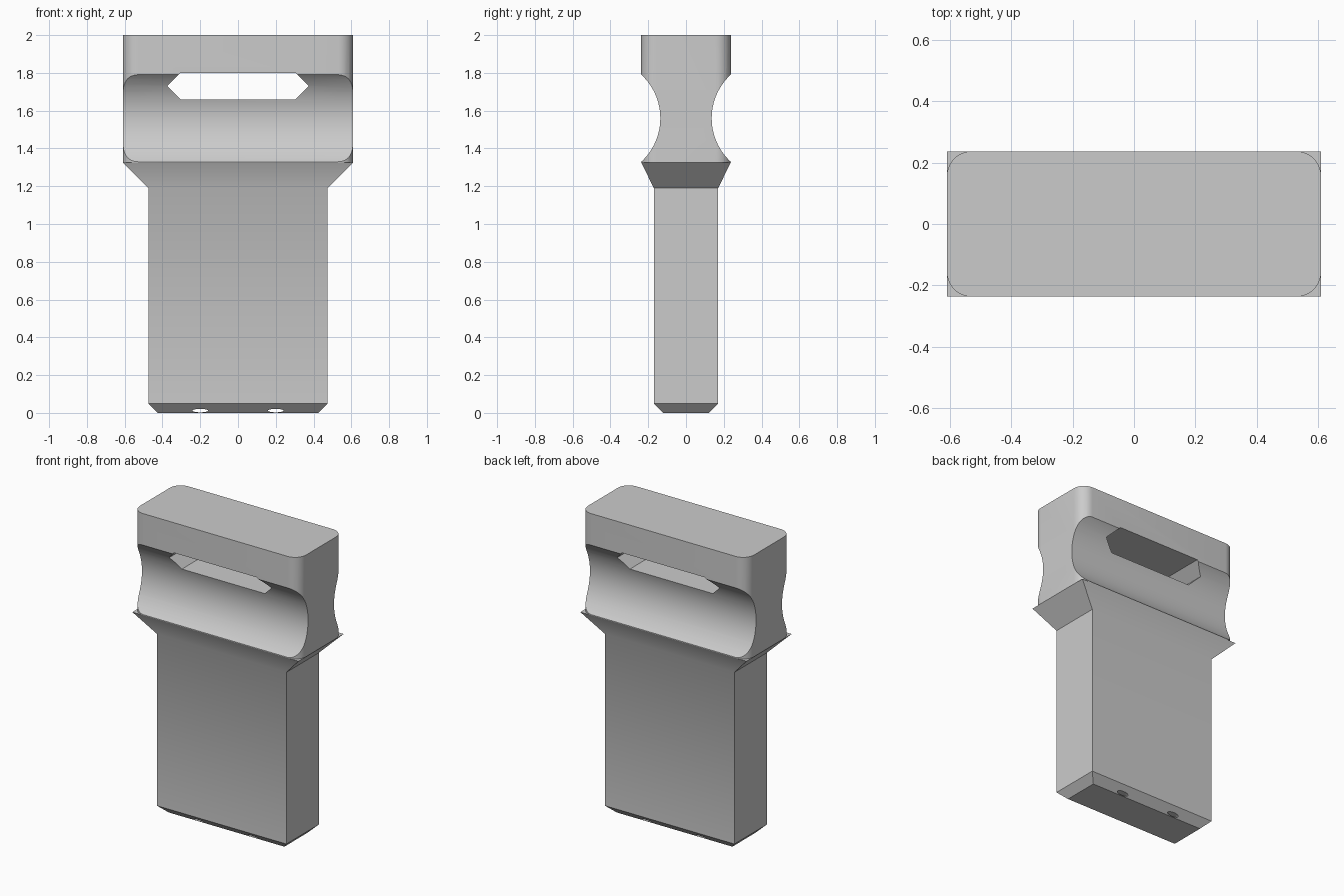
import bpy, bmesh, math

cube = bpy.data.objects.get("Cube")
if cube:
    bpy.data.objects.remove(cube, do_unlink=True)

# Single grey material
grey = bpy.data.materials.new("plain grey")
grey.use_nodes = True
colour = (0.6, 0.6, 0.6, 1)
grey.diffuse_color = colour
grey.node_tree.nodes["Principled BSDF"].inputs["Base Color"].default_value = colour


def make_object(name, bm):
    bmesh.ops.recalc_face_normals(bm, faces=bm.faces)
    mesh = bpy.data.meshes.new(name)
    bm.to_mesh(mesh)
    bm.free()
    mesh.materials.append(grey)
    obj = bpy.data.objects.new(name, mesh)
    bpy.context.collection.objects.link(obj)
    return obj


def loft(name, levels):
    """Stack of rectangles (half width, half depth, height), capped."""
    bm = bmesh.new()
    rings = [[bm.verts.new((sx * w, sy * d, z))
              for sx, sy in ((-1, -1), (1, -1), (1, 1), (-1, 1))]
             for w, d, z in levels]
    for low, high in zip(rings, rings[1:]):
        for i in range(4):
            j = (i + 1) % 4
            bm.faces.new((low[i], low[j], high[j], high[i]))
    bm.faces.new(rings[0][::-1])
    bm.faces.new(rings[-1])
    return make_object(name, bm)


def prism(name, points, axis, half_length):
    """Extrude an outline along x (points are y, z) or y (points are x, z)."""
    bm = bmesh.new()
    ends = []
    for s in (-half_length, half_length):
        ends.append([bm.verts.new((s, a, z) if axis == "x" else (a, s, z))
                     for a, z in points])
    n = len(points)
    for i in range(n):
        j = (i + 1) % n
        bm.faces.new((ends[0][i], ends[0][j], ends[1][j], ends[1][i]))
    bm.faces.new(ends[0][::-1])
    bm.faces.new(ends[1])
    return make_object(name, bm)


def ellipse(centre, z, ra, rz, count):
    return [(centre + ra * math.cos(math.tau * i / count),
             z + rz * math.sin(math.tau * i / count)) for i in range(count)]


def cut(obj, cutters):
    for cutter in cutters:
        mod = obj.modifiers.new("cut", "BOOLEAN")
        mod.operation = "DIFFERENCE"
        mod.solver = "EXACT"
        mod.object = cutter
    graph = bpy.context.evaluated_depsgraph_get()
    mesh = bpy.data.meshes.new_from_object(obj.evaluated_get(graph))
    obj.modifiers.clear()
    obj.data = mesh
    for cutter in cutters:
        bpy.data.objects.remove(cutter, do_unlink=True)


# Blade with tapered foot and flared square collar
blade = loft("blade_and_collar", [
    (0.425, 0.12, 0), (0.475, 0.17, 0.05),
    (0.475, 0.17, 1.19), (0.61, 0.237, 1.325)])

# Two narrow pin holes through the foot
cut(blade, [prism("pin_hole_cutter", ellipse(x, 0.012, 0.042, 0.009, 20), "y", 0.4)
            for x in (-0.2, 0.2)])

# Grip block with rounded upright corners
grip = loft("grip", [(0.61, 0.237, 1.325), (0.61, 0.237, 2)])
bm = bmesh.new()
bm.from_mesh(grip.data)
upright = [e for e in bm.edges if abs(e.verts[0].co.z - e.verts[1].co.z) > 0.1]
bmesh.ops.bevel(bm, geom=upright, offset=0.08, segments=10, profile=0.5,
                affect="EDGES")
bm.to_mesh(grip.data)
bm.free()

# Finger grooves front and back, and the six-sided slot
slot = [(0.305, 1.66), (0.375, 1.73), (0.305, 1.8),
        (-0.305, 1.8), (-0.375, 1.73), (-0.305, 1.66)]
cutters = [prism("groove_cutter", ellipse(s * 0.45, 1.56, 0.314, 0.314, 96), "x", 1)
           for s in (-1, 1)]
cutters.append(prism("slot_cutter", slot, "y", 1))
cut(grip, cutters)

# Smooth the curves and keep the corners sharp
bpy.ops.object.select_all(action="DESELECT")
for obj in (blade, grip):
    obj.select_set(True)
bpy.context.view_layer.objects.active = grip
bpy.ops.object.shade_smooth_by_angle(angle=math.radians(30))
